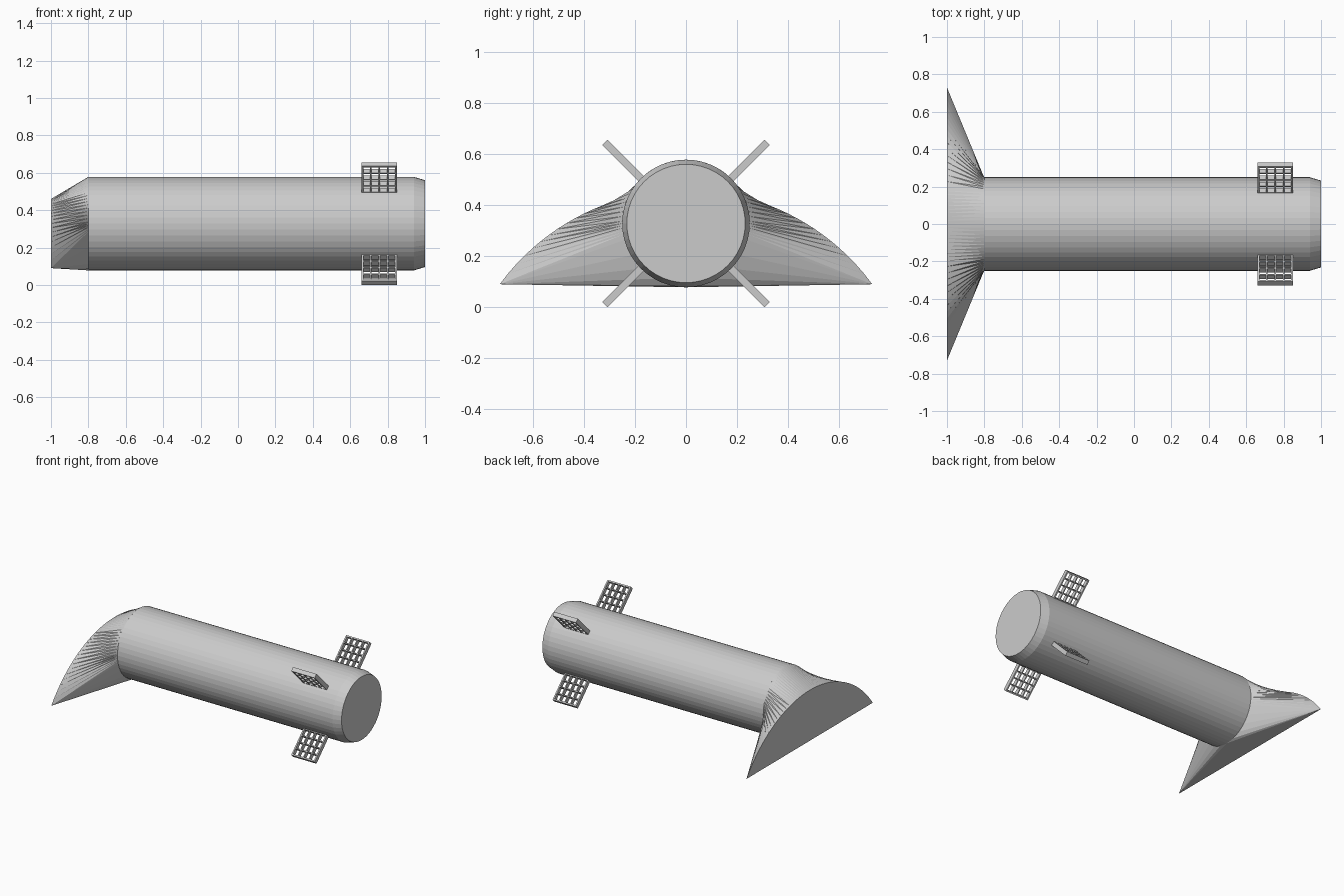
import bpy, bmesh, math
from mathutils import Matrix

if "Cube" in bpy.data.objects:
    bpy.data.objects.remove(bpy.data.objects["Cube"])

AXIS_Z = 0.328
RADIUS = 0.25
SIDES = 48

grey = bpy.data.materials.new("light_grey")
grey.use_nodes = True
GREY = (0.6, 0.6, 0.6, 1)
grey.diffuse_color = GREY
grey.node_tree.nodes["Principled BSDF"].inputs["Base Color"].default_value = GREY


def finish(bm, name):
    bmesh.ops.recalc_face_normals(bm, faces=bm.faces)
    mesh = bpy.data.meshes.new(name)
    bm.to_mesh(mesh)
    bm.free()
    mesh.materials.append(grey)
    ob = bpy.data.objects.new(name, mesh)
    bpy.context.collection.objects.link(ob)
    return ob


def loft(bm, rings):
    """Skin closed rings of equal length and cap both ends."""
    loops = [[bm.verts.new(p) for p in ring] for ring in rings]
    for a, b in zip(loops, loops[1:]):
        for i in range(len(a)):
            j = (i + 1) % len(a)
            bm.faces.new((a[i], a[j], b[j], b[i]))
    bm.faces.new(loops[0])
    bm.faces.new(loops[-1])


def circle_point(x, r, degrees):
    a = math.radians(degrees)
    return (x, r * math.cos(a), AXIS_Z + r * math.sin(a))


# Main tube with a chamfered end
bm = bmesh.new()
loft(bm, [[circle_point(x, r, 360 * i / SIDES) for i in range(SIDES)]
          for x, r in ((-0.8, RADIUS), (0.94, RADIUS), (1, 0.232))])
finish(bm, "body_tube")

# Flared tail: the round tube blends into a wide flat-bottomed arch
HALF, BASE, RISE = 0.73, 0.09, 0.37
ARC_R = (HALF ** 2 + RISE ** 2) / (2 * RISE)


def arch_y(degrees):
    """Width on the arch that joins a given angle on the tube."""
    keys = ((-90, HALF), (-10, HALF), (2, 0.54), (45, 0.2), (90, 0))
    for (a0, y0), (a1, y1) in zip(keys, keys[1:]):
        if degrees <= a1:
            return y0 + (y1 - y0) * (degrees - a0) / (a1 - a0)


quarter = [-90 + 15 * i for i in range(6)] + [-10 + 2 * i for i in range(6)] \
    + [2 + 4.4 * i for i in range(20)] + [90]
right_half = [(circle_point(-0.8, RADIUS, d),
               (-1, arch_y(d), BASE - ARC_R + RISE + math.sqrt(ARC_R ** 2 - arch_y(d) ** 2)))
              for d in quarter]
left_half = [tuple((x, -y, z) for x, y, z in pair) for pair in reversed(right_half[1:-1])]
pairs = right_half + left_half
bm = bmesh.new()
loft(bm, [[p[0] for p in pairs], [p[1] for p in pairs]])
bmesh.ops.remove_doubles(bm, verts=bm.verts, dist=0.0005)
# Close the underside between the two tips
bmesh.ops.holes_fill(bm, edges=[e for e in bm.edges if e.is_boundary])
bmesh.ops.triangulate(bm, faces=[f for f in bm.faces if len(f.verts) == 4])
finish(bm, "flared_tail")


# Four lattice fins
def lattice_fin(name, degrees):
    bm = bmesh.new()
    x0, x1, r0, r1, depth, cells = 0.66, 0.85, 0.245, 0.449, 0.03, 4
    turn = Matrix.Translation((0, 0, AXIS_Z)) @ Matrix.Rotation(math.radians(degrees), 4, 'X')

    def bar(cx, cy, sx, sy):
        bmesh.ops.create_cube(bm, size=1, matrix=turn @ Matrix.Translation((cx, cy, 0))
                              @ Matrix.Diagonal((sx, sy, depth, 1)))

    for i in range(cells + 1):
        w = 0.01 if i in (0, cells) else 0.007
        t = i / cells
        bar(x0 + 0.005 + t * (x1 - x0 - 0.01), (r0 + r1) / 2, w, r1 - r0)
        bar((x0 + x1) / 2, r0 + 0.005 + t * (r1 - r0 - 0.01), x1 - x0, w)
    finish(bm, name)


for name, degrees in (("upper_back_fin", 45), ("upper_front_fin", 135),
                      ("lower_front_fin", 225), ("lower_back_fin", 315)):
    lattice_fin(name, degrees)
